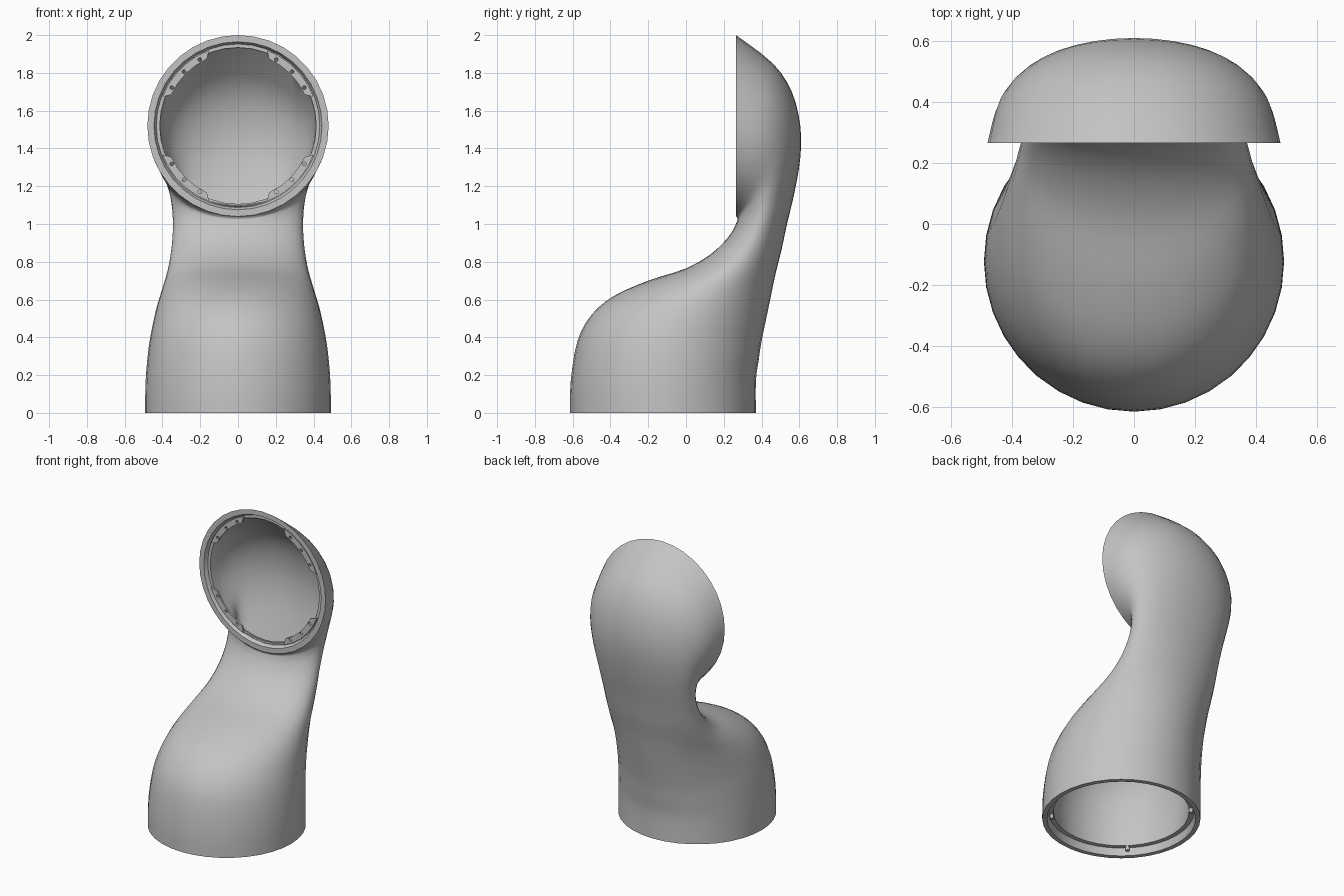
import bpy, bmesh, math
from mathutils import Vector, Matrix

cube = bpy.data.objects.get("Cube")
if cube:
    bpy.data.objects.remove(cube)

grey = bpy.data.materials.new("plain grey")
grey.use_nodes = True
grey.diffuse_color = (0.55, 0.55, 0.55, 1)
grey.node_tree.nodes["Principled BSDF"].inputs["Base Color"].default_value = (0.55, 0.55, 0.55, 1)

SIDES = 36
STEPS = 3
# Cross-sections: front y, front z, back y, back z, half width
SECTIONS = [Vector(s) for s in (
    (-.615, 0, .37, 0, .492),
    (-.61, .17, .37, .17, .489),
    (-.575, .38, .385, .28, .475),
    (-.50, .52, .40, .38, .455),
    (-.38, .62, .425, .50, .43),
    (-.20, .70, .45, .62, .40),
    (0, .765, .475, .74, .373),
    (.13, .84, .505, .86, .355),
    (.215, .92, .535, 1.0, .345),
    (.255, .98, .575, 1.17, .348),
    (.268, 1.01, .605, 1.35, .365),
    (.273, 1.025, .605, 1.52, .39),
    (.272, 1.03, .56, 1.70, .425),
    (.27, 1.035, .46, 1.85, .455),
    (.265, 1.04, .265, 2.0, .48))]


def smooth_path(keys):
    """Interpolate the cross-sections with a Catmull-Rom spline."""
    path = []
    for i in range(len(keys) - 1):
        a, b, c = keys[max(i - 1, 0)], keys[i], keys[i + 1]
        d = keys[min(i + 2, len(keys) - 1)]
        for k in range(STEPS):
            t = k / STEPS
            path.append(b + (c - a) * (t / 2) + (a * 2 - b * 5 + c * 4 - d) * (t * t / 2)
                        + (b * 3 - a - c * 3 + d) * (t ** 3 / 2))
    return path + [keys[-1]]


def ring(section, inset=0, shift=(0, 0, 0)):
    front = Vector((0, section[0], section[1]))
    back = Vector((0, section[2], section[3]))
    half = (back - front) / 2
    axis = half.normalized() * (half.length - inset)
    side = Vector((section[4] - inset, 0, 0))
    centre = (front + back) / 2 + Vector(shift)
    angles = [2 * math.pi * i / SIDES for i in range(SIDES)]
    return [centre + axis * math.cos(a) + side * math.sin(a) for a in angles]


def finish(obj, name):
    obj.name = name
    obj.data.materials.clear()
    obj.data.materials.append(grey)
    bpy.ops.object.select_all(action='DESELECT')
    obj.select_set(True)
    bpy.context.view_layer.objects.active = obj
    bpy.ops.object.shade_smooth_by_angle(angle=math.radians(35))
    return obj


# Hollow duct: outer skin, stepped mouth rim, inner skin, stepped base rim
path = smooth_path(SECTIONS)
mouth, base = path[-1], path[0]
rings = [ring(s) for s in path]
rim = [(.035, 0), (.047, .025), (.066, .025), (.066, .035)]
rings += [ring(mouth, inset, (0, depth, 0)) for inset, depth in rim]
rings += [ring(s, .06) for s in reversed(path[STEPS:-STEPS])]
base_rim = [(.07, .07), (.07, .05), (.04, .05), (.03, 0)]
rings += [ring(base, inset, (0, 0, depth)) for inset, depth in base_rim]

bm = bmesh.new()
loops = [[bm.verts.new(p) for p in r] for r in rings]
for n, loop in enumerate(loops):
    following = loops[(n + 1) % len(loops)]
    for i in range(SIDES):
        j = (i + 1) % SIDES
        bm.faces.new((loop[i], loop[j], following[j], following[i]))
bmesh.ops.recalc_face_normals(bm, faces=bm.faces)
mesh = bpy.data.meshes.new("duct_shell")
bm.to_mesh(mesh)
bm.free()
shell = bpy.data.objects.new("duct_shell", mesh)
bpy.context.collection.objects.link(shell)
finish(shell, "duct_shell")


def polar(radius, degrees):
    a = math.radians(degrees)
    return Vector((radius * math.cos(a), radius * math.sin(a), 0))


def add_loop(curve, points):
    spline = curve.splines.new('POLY')
    spline.points.add(len(points) - 1)
    for point, co in zip(spline.points, points):
        point.co = (*co, 1)
    spline.use_cyclic_u = True


# Mounting tabs inside the mouth, each with three screw holes
for n in range(4):
    mid = 45 + 90 * n
    curve = bpy.data.curves.new("mouth_tab", 'CURVE')
    curve.dimensions = '2D'
    curve.fill_mode = 'BOTH'
    curve.extrude = .006
    outer = [polar(.428, mid + a) for a in range(-24, 25, 6)]
    inner = [polar(.390, mid + a) for a in range(20, -21, -10)]
    add_loop(curve, outer + inner)
    for a in (-15, 0, 15):
        hole = polar(.404, mid + a)
        add_loop(curve, [hole + polar(.010, k * 30) for k in range(12)])
    tab = bpy.data.objects.new("mouth_tab", curve)
    bpy.context.collection.objects.link(tab)
    tab.matrix_world = Matrix.Translation((0, .284, 1.52)) @ Matrix.Rotation(math.pi / 2, 4, 'X')
    bpy.ops.object.select_all(action='DESELECT')
    tab.select_set(True)
    bpy.context.view_layer.objects.active = tab
    bpy.ops.object.convert(target='MESH')
    finish(bpy.context.object, "mouth_tab_%d" % (n + 1))

# Locating pins on the base flange
for n in range(4):
    spot = polar(.435, 45 + 90 * n) + Vector((0, -.1225, .038))
    bpy.ops.mesh.primitive_cylinder_add(vertices=12, radius=.012, depth=.034, location=spot)
    finish(bpy.context.object, "base_pin_%d" % (n + 1))
